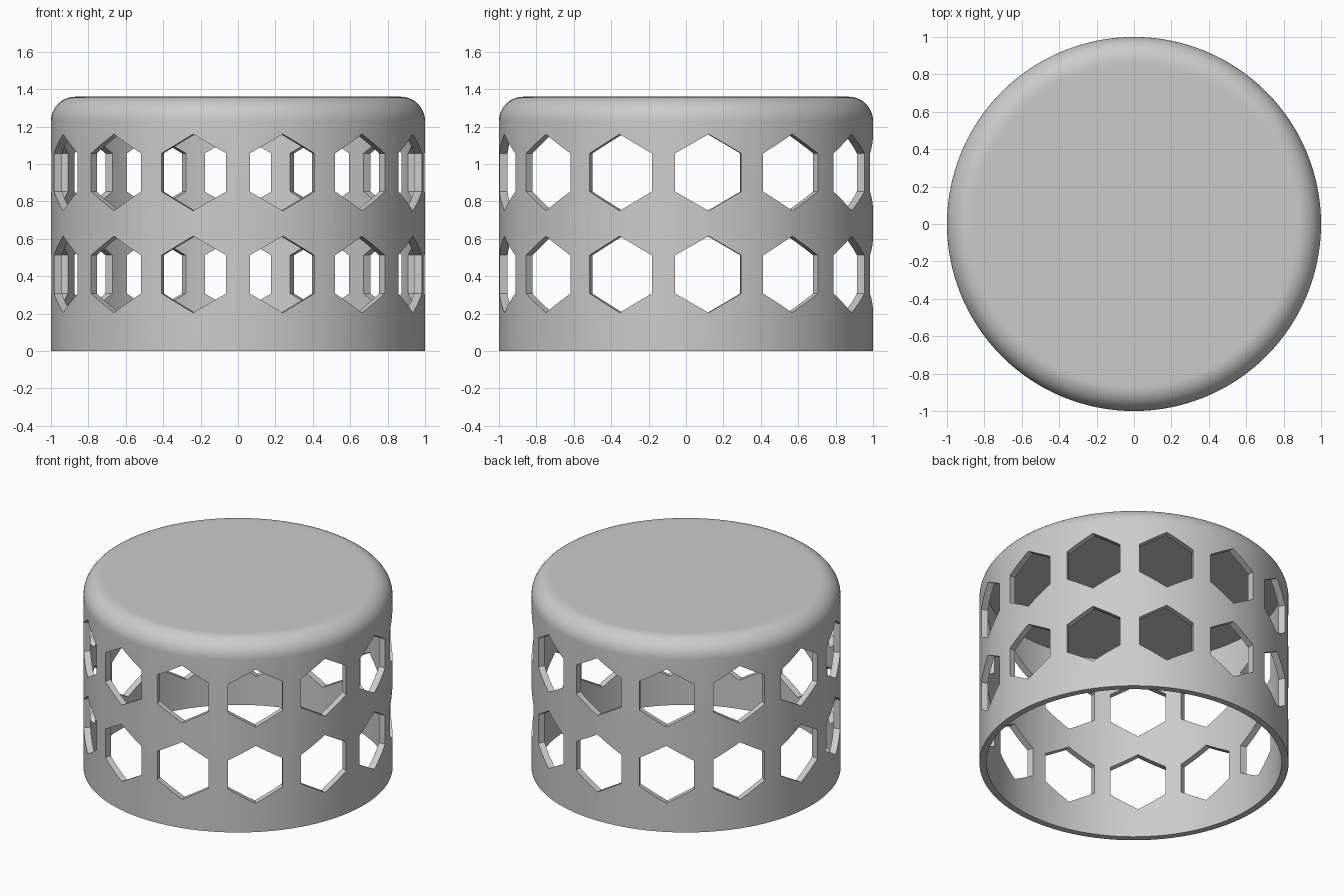
import bpy, bmesh
from math import sin, cos, pi, radians
from mathutils import Matrix

cube = bpy.data.objects.get("Cube")
if cube:
    bpy.data.objects.remove(cube, do_unlink=True)

RADIUS, INNER, HEIGHT, CEILING, FILLET = 1.0, 0.955, 1.36, 1.31, 0.13
HOLES, HEX_RADIUS, ROWS = 13, 0.205, (0.41, 0.955)


def make_object(name, bm):
    bmesh.ops.recalc_face_normals(bm, faces=bm.faces)
    mesh = bpy.data.meshes.new(name)
    bm.to_mesh(mesh)
    bm.free()
    obj = bpy.data.objects.new(name, mesh)
    bpy.context.collection.objects.link(obj)
    return obj


# Hollow cap: a wall section with a rounded top edge, spun around z
profile = [(0, CEILING), (INNER, CEILING), (INNER, 0), (RADIUS, 0)]
for i in range(13):
    a = pi / 2 * i / 12
    profile.append((RADIUS - FILLET * (1 - cos(a)), HEIGHT - FILLET * (1 - sin(a))))
profile += [(RADIUS - FILLET - 0.02, HEIGHT), (0, HEIGHT)]

bm = bmesh.new()
points = [bm.verts.new((r, 0, z)) for r, z in profile]
edges = [bm.edges.new(pair) for pair in zip(points, points[1:])]
bmesh.ops.spin(bm, geom=points + edges, cent=(0, 0, 0), axis=(0, 0, 1),
               angle=2 * pi, steps=128, use_merge=False)
bmesh.ops.remove_doubles(bm, verts=bm.verts, dist=0.0005)
shell = make_object("perforated_cap", bm)

# Hexagonal prisms pointing outward, in two rows around the wall
bm = bmesh.new()
for z in ROWS:
    for k in range(HOLES):
        turn = Matrix.Rotation(pi / 2 + 2 * pi * k / HOLES, 4, 'Z')
        rings = []
        for r in (0.8, 1.1):
            ring = []
            for i in range(6):
                a = i * pi / 3
                v = bm.verts.new((r, HEX_RADIUS * sin(a), z + HEX_RADIUS * cos(a)))
                v.co = turn @ v.co
                ring.append(v)
            rings.append(ring)
            bm.faces.new(ring)
        low, high = rings
        for i in range(6):
            j = (i + 1) % 6
            bm.faces.new((low[i], low[j], high[j], high[i]))
cutter = make_object("hole_cutter", bm)
cutter.hide_render = True

# Cut the holes, then drop the cutter
bpy.ops.object.select_all(action='DESELECT')
shell.select_set(True)
bpy.context.view_layer.objects.active = shell
cut = shell.modifiers.new("holes", 'BOOLEAN')
cut.operation = 'DIFFERENCE'
cut.solver = 'EXACT'
cut.object = cutter
bpy.ops.object.modifier_apply(modifier=cut.name)
bpy.data.objects.remove(cutter, do_unlink=True)

# Single grey material and smooth shading with sharp rims
grey = bpy.data.materials.new("light_grey")
grey.use_nodes = True
colour = (0.6, 0.6, 0.6, 1)
grey.diffuse_color = colour
grey.node_tree.nodes["Principled BSDF"].inputs["Base Color"].default_value = colour
shell.data.materials.clear()
shell.data.materials.append(grey)
bpy.ops.object.shade_smooth_by_angle(angle=radians(30))
